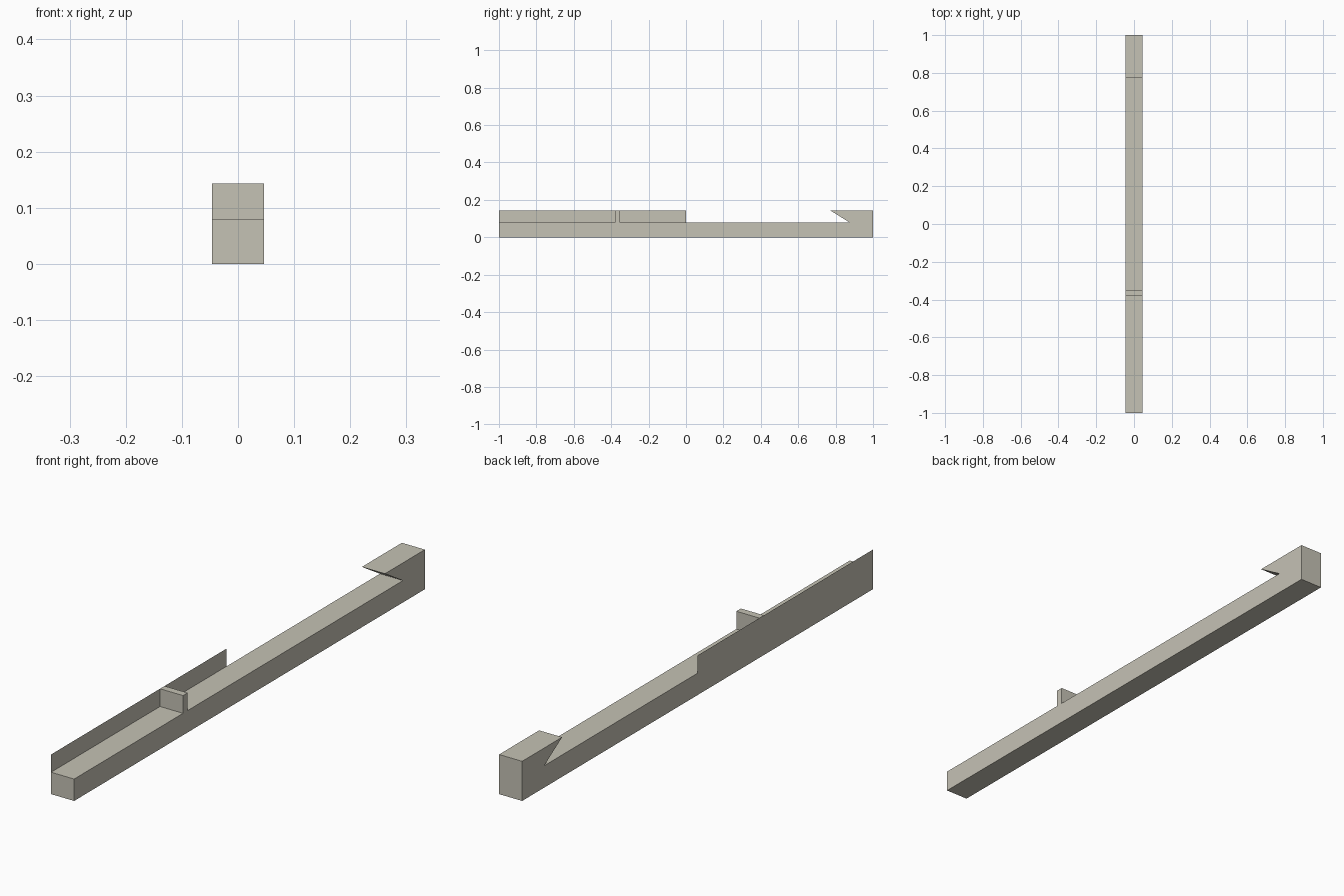
import bpy
import bmesh

if "Cube" in bpy.data.objects:
    bpy.data.objects.remove(bpy.data.objects["Cube"])

HALF_W = 0.046   # half width of the beam
DECK = 0.079     # top of the beam
TOP = 0.143      # top of wall, stop and hook

mat = bpy.data.materials.new("warm grey")
mat.diffuse_color = (0.56, 0.54, 0.46, 1.0)
mat.use_nodes = True
mat.node_tree.nodes["Principled BSDF"].inputs["Base Color"].default_value = mat.diffuse_color


def extruded(name, profile, x0, x1):
    """Make a solid from a (y, z) profile swept from x0 to x1; a flat sheet if x0 == x1."""
    bm = bmesh.new()
    face = bm.faces.new([bm.verts.new((x0, y, z)) for y, z in profile])
    if x1 != x0:
        swept = bmesh.ops.extrude_face_region(bm, geom=[face])["geom"]
        verts = [v for v in swept if isinstance(v, bmesh.types.BMVert)]
        bmesh.ops.translate(bm, verts=verts, vec=(x1 - x0, 0, 0))
        bmesh.ops.recalc_face_normals(bm, faces=bm.faces[:])
    elif face.normal.x > 0:
        face.normal_flip()
    mesh = bpy.data.meshes.new(name)
    bm.to_mesh(mesh)
    bm.free()
    mesh.materials.append(mat)
    obj = bpy.data.objects.new(name, mesh)
    bpy.context.collection.objects.link(obj)
    return obj


def rect(y0, y1, z0, z1):
    return [(y0, z0), (y1, z0), (y1, z1), (y0, z1)]


# Long beam with an undercut hook at the back end
extruded("beam_with_hook",
         [(-1, 0), (1, 0), (1, TOP), (0.772, TOP), (0.875, DECK), (-1, DECK)],
         -HALF_W, HALF_W)

# Upright stop block across the beam
extruded("stop_block", rect(-0.379, -0.353, DECK, TOP), -HALF_W, HALF_W)

# Sheet wall along the left edge of the front half
extruded("side_wall", rect(-1, 0, DECK, TOP), -HALF_W, -HALF_W)
